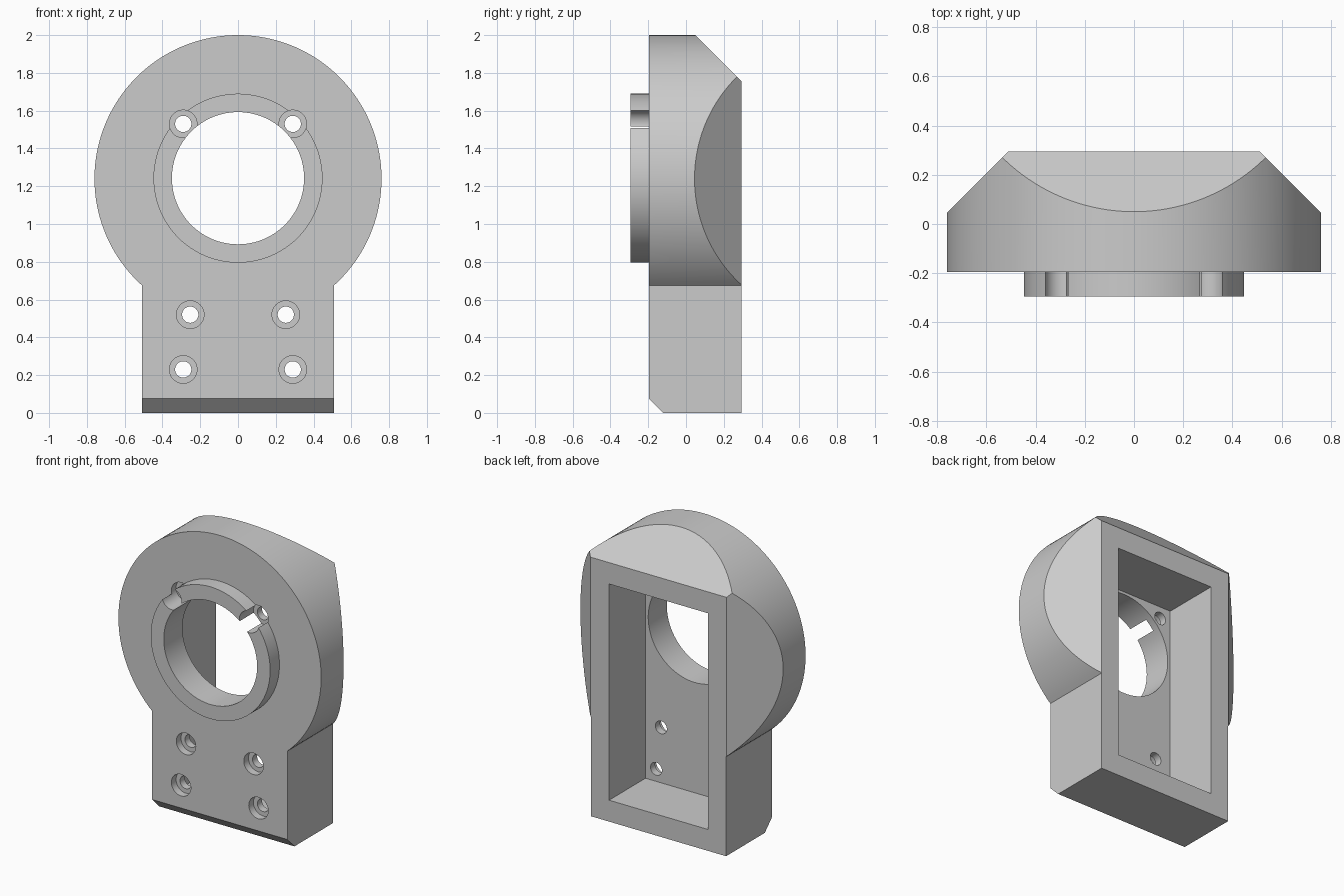
import bpy
import bmesh
from math import sin, cos, asin, pi
from mathutils import Vector, Matrix

if "Cube" in bpy.data.objects:
    bpy.data.objects.remove(bpy.data.objects["Cube"], do_unlink=True)

FRONT, BACK, FLOOR = -0.195, 0.295, -0.095
HALF, R, CZ = 0.507, 0.76, 1.24

grey = bpy.data.materials.new("plain grey")
grey.use_nodes = True
grey.diffuse_color = (0.6, 0.6, 0.6, 1)
grey.node_tree.nodes["Principled BSDF"].inputs["Base Color"].default_value = (0.6, 0.6, 0.6, 1)


def make(name, bm):
    bmesh.ops.recalc_face_normals(bm, faces=bm.faces)
    mesh = bpy.data.meshes.new(name)
    bm.to_mesh(mesh)
    bm.free()
    mesh.materials.append(grey)
    obj = bpy.data.objects.new(name, mesh)
    bpy.context.collection.objects.link(obj)
    return obj


def cylinder(name, x, z, radius, y0, y1, segments=48):
    bm = bmesh.new()
    place = Matrix.Translation((x, (y0 + y1) / 2, z)) @ Matrix.Rotation(pi / 2, 4, "X")
    bmesh.ops.create_cone(bm, cap_ends=True, segments=segments, radius1=radius,
                          radius2=radius, depth=y1 - y0, matrix=place)
    return make(name, bm)


def combine(target, tool, operation):
    """Apply a boolean and discard the tool."""
    mod = target.modifiers.new(operation.lower(), "BOOLEAN")
    mod.operation, mod.solver, mod.object = operation, "EXACT", tool
    bpy.ops.object.select_all(action="DESELECT")
    bpy.context.view_layer.objects.active = target
    target.select_set(True)
    bpy.ops.object.modifier_apply(modifier=mod.name)
    bpy.data.objects.remove(tool, do_unlink=True)


# Housing: round head on a straight foot, extruded front to back
start = -asin(((R * R - HALF * HALF) ** 0.5) / R)
sweep, steps = pi - 2 * start, 128
outline = [(R * cos(a), CZ + R * sin(a))
           for a in (start + sweep * i / steps for i in range(steps + 1))]
outline += [(-HALF, 0), (HALF, 0)]
bm = bmesh.new()
face = bm.faces.new([bm.verts.new((x, FRONT, z)) for x, z in outline])
new = bmesh.ops.extrude_face_region(bm, geom=[face], use_keep_orig=True)["geom"]
bmesh.ops.translate(bm, verts=[v for v in new if isinstance(v, bmesh.types.BMVert)],
                    vec=(0, BACK - FRONT, 0))

# Slanted cuts: both back sides, back top, and front toe
cuts = [((0.76, 0.045, 0), (1, 1, 0)), ((-0.76, 0.045, 0), (-1, 1, 0)),
        ((0, 0.05, 2), (0, 1, 1)), ((0, FRONT, 0.075), (0, -1, -1))]
for point, normal in cuts:
    bmesh.ops.bisect_plane(bm, geom=bm.verts[:] + bm.edges[:] + bm.faces[:],
                           plane_co=Vector(point), plane_no=Vector(normal),
                           clear_outer=True)
    bmesh.ops.holes_fill(bm, edges=[e for e in bm.edges if e.is_boundary], sides=0)
housing = make("housing", bm)

# Raised collar around the opening
combine(housing, cylinder("collar", 0, 1.2425, 0.4475, -0.295, -0.15, 96), "UNION")

# Rectangular pocket from the back
bm = bmesh.new()
bmesh.ops.create_cube(bm, size=1, matrix=Matrix.Translation((0, FLOOR + 0.25, 0.8775))
                      @ Matrix.Diagonal((0.74, 0.5, 1.465, 1)))
combine(housing, make("pocket", bm), "DIFFERENCE")

# Main opening
combine(housing, cylinder("opening", 0, 1.2425, 0.35, -0.4, 0.1, 96), "DIFFERENCE")

# Counterbored screw holes
for x, z in [(0.29, 1.53), (0.253, 0.52), (0.29, 0.23)]:
    for side in (-1, 1):
        combine(housing, cylinder("counterbore", side * x, z, 0.073, -0.4, -0.145), "DIFFERENCE")
        combine(housing, cylinder("screw_hole", side * x, z, 0.043, -0.4, 0.05), "DIFFERENCE")

bpy.ops.object.shade_smooth_by_angle(angle=0.5)
